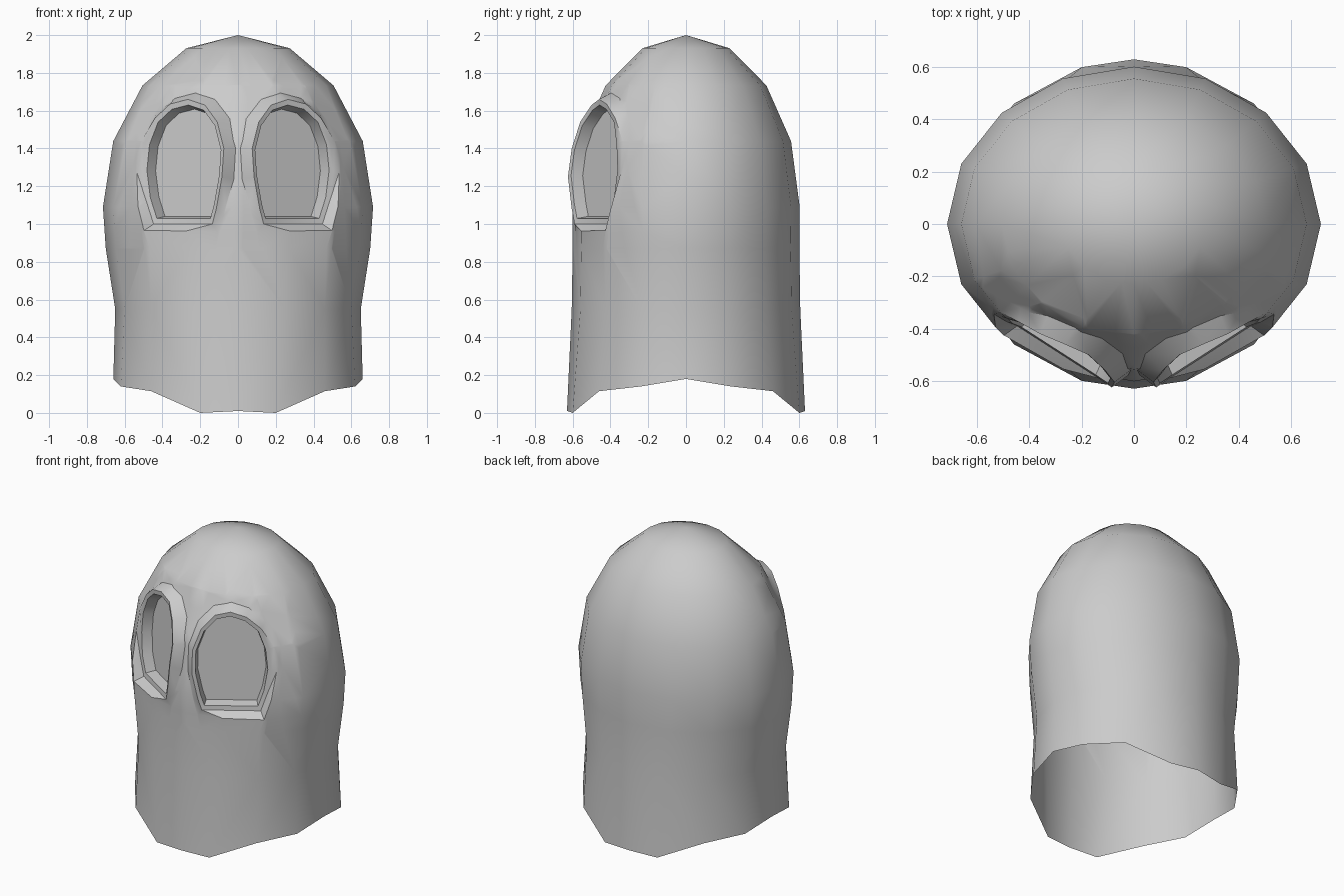
import bpy, bmesh, math
from mathutils import Vector

cube = bpy.data.objects.get("Cube")
if cube:
    bpy.data.objects.remove(cube, do_unlink=True)

# Single grey material
grey = bpy.data.materials.new("soft_grey")
grey.use_nodes = True
grey.diffuse_color = (0.6, 0.6, 0.6, 1)
grey.node_tree.nodes["Principled BSDF"].inputs["Base Color"].default_value = (0.6, 0.6, 0.6, 1)

bm = bmesh.new()
COLS = 8                       # columns on one half, from front to back
angles = [math.pi * (i / COLS - 0.5) for i in range(COLS + 1)]

# Half of the hood: scalloped hem, neck rings, then a dome
hem = [(0.66, 0, 0.18), (0.62, 0.24, 0.14), (0.46, 0.46, 0.115), (0.2, 0.6, 0), (0, 0.63, 0.01)]
quarter = COLS // 2
rows = [[bm.verts.new((hem[abs(i - quarter)][0],
                       math.copysign(hem[abs(i - quarter)][1], i - quarter),
                       hem[abs(i - quarter)][2])) for i in range(COLS + 1)]]
rings = [(0.65, 0.605, 0.55), (0.7, 0.6, 0.87)]
for k in range(4):
    t = k * math.pi / 8
    rings.append((0.715 * math.cos(t), 0.602 * math.cos(t), 1.09 + 0.91 * math.sin(t)))
for rx, ry, z in rings:
    rows.append([bm.verts.new((rx * math.cos(a) if 0 < i < COLS else 0, ry * math.sin(a), z))
                 for i, a in enumerate(angles)])
for low, high in zip(rows, rows[1:]):
    for i in range(COLS):
        bm.faces.new((low[i], low[i + 1], high[i + 1], high[i]))
crown = bm.verts.new((0, 0, 2))
for i in range(COLS):
    bm.faces.new((rows[-1][i], rows[-1][i + 1], crown))

# Outer outline of the eye rim
rim = [Vector(p) for p in (
    (0.447, -0.39, 1.0), (0.485, -0.375, 1.12), (0.505, -0.355, 1.28), (0.49, -0.36, 1.43),
    (0.44, -0.375, 1.56), (0.36, -0.42, 1.635), (0.265, -0.46, 1.66), (0.175, -0.5, 1.63),
    (0.11, -0.56, 1.54), (0.075, -0.605, 1.4), (0.085, -0.625, 1.25), (0.115, -0.605, 1.08),
    (0.136, -0.59, 1.0))]
centre = Vector((0.28, -0.49, 1.33))
outward = Vector((0.53, -0.84, 0.08)).normalized()


def scaled(factor, depth):
    return [centre + (p - centre) * factor - outward * depth for p in rim]


# Cut an opening slightly larger than the rim
cut = scaled(1.12, 0)
planes = [(p, (q - p).cross(outward).normalized()) for p, q in zip(cut, cut[1:] + cut[:1])]
planes = [(p, n if n.dot(centre - p) < 0 else -n) for p, n in planes]
for p, n in planes:
    near = [f for f in bm.faces if f.calc_center_median().y < -0.1
            and (f.calc_center_median() - centre).length < 0.55]
    geom = near + list({e for f in near for e in f.edges}) + list({v for f in near for v in f.verts})
    bmesh.ops.bisect_plane(bm, geom=geom, plane_co=p, plane_no=n, dist=1e-5)
inside = [f for f in bm.faces if f.calc_center_median().y < -0.1
          and all((f.calc_center_median() - p).dot(n) < 0 for p, n in planes)]
bmesh.ops.delete(bm, geom=inside, context='FACES')
opening = [e for e in bm.edges if e.is_boundary
           and (e.verts[0].co + e.verts[1].co).x > 1e-3
           and (e.verts[0].co + e.verts[1].co).z > 1.2]

# Rim, recess wall and recess floor
loops = [[bm.verts.new(p) for p in loop]
         for loop in (rim, scaled(0.91, 0.005), scaled(0.86, 0.07))]
for a, b in zip(loops, loops[1:]):
    for i in range(len(rim)):
        j = (i + 1) % len(rim)
        bm.faces.new((a[i], a[j], b[j], b[i]))
bm.faces.new(loops[-1])

# Blend the opening into the rim
rim_edges = [bm.edges.get((loops[0][i - 1], loops[0][i])) for i in range(len(rim))]
bmesh.ops.bridge_loops(bm, edges=opening + rim_edges)
bmesh.ops.recalc_face_normals(bm, faces=bm.faces[:])
crown_face = crown.link_faces[0]
if crown_face.normal.z < 0:
    bmesh.ops.reverse_faces(bm, faces=bm.faces[:])

mesh = bpy.data.meshes.new("hood")
bm.to_mesh(mesh)
bm.free()
mesh.materials.append(grey)
hood = bpy.data.objects.new("hood", mesh)
bpy.context.collection.objects.link(hood)

# Smooth shading with crisp rims, mirrored to the other side
bpy.ops.object.select_all(action='DESELECT')
hood.select_set(True)
bpy.context.view_layer.objects.active = hood
bpy.ops.object.shade_smooth_by_angle(angle=math.radians(35))
mirror = hood.modifiers.new("mirror", 'MIRROR')
mirror.use_axis[0] = True
mirror.merge_threshold = 0.0005
